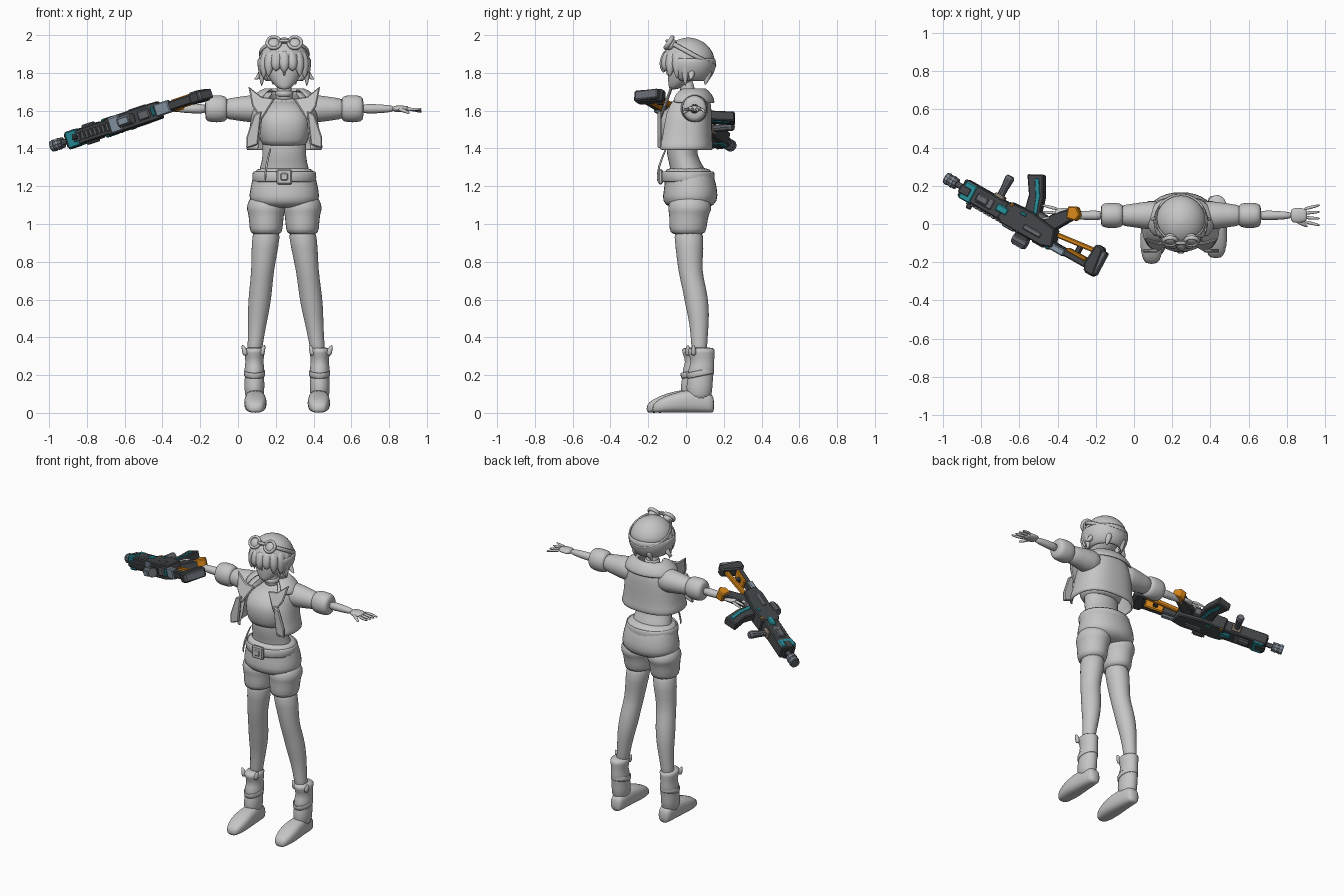
import bpy
import bmesh
import math
from mathutils import Matrix, Vector

if "Cube" in bpy.data.objects:
    bpy.data.objects.remove(bpy.data.objects["Cube"])


def material(name, red, green, blue):
    made = bpy.data.materials.new(name)
    made.use_nodes = True
    colour = (red, green, blue, 1)
    made.diffuse_color = colour
    made.node_tree.nodes["Principled BSDF"].inputs["Base Color"].default_value = colour
    return made


GREY = material("clay grey", .56, .56, .56)
DARK = material("charcoal", .055, .06, .065)
SLATE = material("slate grey", .13, .14, .16)
STEEL = material("steel blue", .25, .32, .39)
TEAL = material("teal", .02, .27, .32)
ORANGE = material("orange", .68, .24, .01)
SAND = material("sand", .42, .35, .28)

BODY = Matrix.Translation((.245, 0, 0))
MIRRORED = BODY @ Matrix.Diagonal((-1, 1, 1, 1))
SIDES = (("left", BODY), ("right", MIRRORED))
# Weapon frame: local x runs to the muzzle, local y to the underside
forward = Vector((-.83, .47, -.28)).normalized()
across = forward.cross(Vector((.46, .87, .1))).normalized()
under = across.cross(forward)
TURN = Matrix((forward, under, across)).transposed().to_4x4()
GUN = Matrix.Translation((-.575, .01, 1.55)) @ TURN


def finish(name, bm, mat, frame, smooth=True):
    bm.transform(frame)
    bmesh.ops.recalc_face_normals(bm, faces=bm.faces)
    mesh = bpy.data.meshes.new(name)
    bm.to_mesh(mesh)
    bm.free()
    mesh.materials.append(mat)
    for face in mesh.polygons:
        face.use_smooth = smooth
    part = bpy.data.objects.new(name, mesh)
    bpy.context.collection.objects.link(part)
    return part


def skin(bm, loops, closed=True):
    for low, high in zip(loops, loops[1:]):
        count = len(low)
        for k in range(count if closed else count - 1):
            j = (k + 1) % count
            bm.faces.new((low[k], low[j], high[j], high[k]))


def loft(name, rings, mat=GREY, frame=BODY, axis="path", sides=16, power=1, gap=0, smooth=True):
    """Skin rings (centre, radius, radius); a gap in degrees leaves the front open."""
    bm = bmesh.new()
    loops = []
    start = math.radians(gap)
    for i, (centre, wide, deep) in enumerate(rings):
        before = Vector(rings[max(i - 1, 0)][0])
        after = Vector(rings[min(i + 1, len(rings) - 1)][0])
        turn = Vector((0, 0, 1)).rotation_difference(after - before)
        loop = []
        for k in range(sides + bool(gap)):
            angle = start + (math.tau - 2 * start) * k / sides
            a, b = math.sin(angle), -math.cos(angle)
            a = math.copysign(abs(a) ** power, a) * wide
            b = math.copysign(abs(b) ** power, b) * deep
            shapes = {"x": (0, a, b), "y": (a, 0, b), "z": (a, b, 0)}
            offset = Vector(shapes[axis]) if axis in shapes else turn @ Vector((a, b, 0))
            loop.append(bm.verts.new(Vector(centre) + offset))
        loops.append(loop)
    skin(bm, loops, closed=not gap)
    if not gap:
        bm.faces.new(loops[0])
        bm.faces.new(loops[-1])
    part = finish(name, bm, mat, frame, smooth)
    if gap:
        shell = part.modifiers.new("Cloth thickness", "SOLIDIFY")
        shell.thickness, shell.offset = .016, 0
    if smooth:
        part.modifiers.new("Smooth surface", "SUBSURF").levels = 1
        part.modifiers["Smooth surface"].render_levels = 1
    return part


def column(name, rows, deep=1, x=0, lean=0, **options):
    """Upright part from rows of height, y and half width."""
    rings = [((x + lean * z, y, z), r, r * deep) for z, y, r in rows]
    loft(name, rings, axis="z", **options)


def limb(name, rows, frame, deep=1):
    """Part along the outstretched arm from rows of reach and radius."""
    loft(name, [((x, .045, 1.61), r * deep, r) for x, r in rows], frame=frame, axis="x")


def tube(name, points, radii, frame=BODY, sides=8):
    loft(name, [(p, r, r) for p, r in zip(points, radii)], frame=frame, sides=sides)


def rod(name, start, end, radius, mat, height=0):
    """Faceted cylinder along the weapon."""
    rings = [((f, height, 0), radius, radius) for f in (start, end)]
    loft(name, rings, mat, GUN, sides=10, smooth=False)


def band(name, place, wide, deep, height, tilt=0, thick=.06, frame=BODY):
    """Closed strap around an ellipse."""
    bm = bmesh.new()
    loops = []
    for i in range(24):
        angle = math.tau * i / 24
        loop = []
        for k in range(8):
            turn = math.tau * k / 8
            grow = 1 + thick * math.cos(turn)
            spot = (wide * grow * math.cos(angle), deep * grow * math.sin(angle), height * math.sin(turn))
            loop.append(bm.verts.new(spot))
        loops.append(loop)
    skin(bm, loops + loops[:1])
    finish(name, bm, GREY, frame @ Matrix.Translation(place) @ Matrix.Rotation(tilt, 4, "X"))


def prism(name, outline, half, mat, frame=GUN, bevel=.006):
    """Extrude a flat outline both ways from its plane."""
    bm = bmesh.new()
    loops = [[bm.verts.new((u, v, w)) for u, v in outline] for w in (-half, half)]
    skin(bm, loops)
    for loop in loops:
        bm.faces.new(loop)
    part = finish(name, bm, mat, frame, smooth=False)
    edge = part.modifiers.new("Softened edge", "BEVEL")
    edge.width, edge.segments = bevel, 1


def block(name, f, g, top, bottom, half, mat, **options):
    prism(name, [(f, top), (g, top), (g, bottom), (f, bottom)], half, mat, **options)


def facing(frame, y, z, tilt=0):
    """Frame for a plate that stands upright and faces the front."""
    return frame @ Matrix.Translation((0, y, z)) @ Matrix.Rotation(math.pi / 2 - tilt, 4, "X")


# Torso, cropped top and neck
column("torso", [(1.24, .01, .15), (1.3, .01, .13), (1.36, -.025, .115), (1.45, -.02, .12), (1.6, 0, .12), (1.68, .02, .05)], .7)
column("crop_top", [(1.41, -.02, .11), (1.43, -.02, .13), (1.54, -.03, .145), (1.6, -.01, .13), (1.66, .01, .06)], .88, power=.85)
column("neck", [(1.64, .02, .06), (1.69, .01, .037), (1.78, 0, .04)])
band("choker", (0, .01, 1.69), .04, .04, .015, thick=.2)
# Open jacket with collar, lapels and flaps
column("jacket", [(1.39, -.015, .19), (1.41, -.015, .2), (1.45, -.01, .18), (1.6, 0, .17), (1.66, .02, .13), (1.7, .03, .08)],
       .77, sides=24, power=.8, gap=40)
column("collar", [(1.7, .03, .08), (1.72, .03, .1), (1.68, .02, .16), (1.64, .02, .18)], .72, gap=45)
for side, frame in SIDES:
    lapel = [(.05, .12), (.12, .13), (.19, .19), (.17, .08), (.12, 0)]
    prism(side + "_lapel", lapel, .008, GREY, facing(frame, -.14, 1.55, .35))
    flap = [(.12, .2), (.16, .18), (.2, .06), (.2, 0), (.14, .02)]
    prism(side + "_jacket_flap", flap, .01, GREY, facing(frame, -.14, 1.4))

# Hips, belt, buckle and loose strap
column("hips", [(1.3, .01, .14), (1.28, .01, .16), (1.25, .02, .17), (1.18, .025, .185), (1.12, .02, .195), (1.08, .02, .14)], .78, power=.92)
band("belt", (0, .01, 1.25), .163, .136, .028, thick=.04)
for name, size, half in (("buckle", .04, .012), ("buckle_centre", .02, .018)):
    block(name, -size, size, -size, size, half, GREY, frame=facing(BODY, -.135, 1.25))
tube("hanging_strap", [(-.1, -.15, 1.22), (-.1, -.15, 1.3), (-.07, -.1, 1.41)], [.006] * 3)

# The left leg stands slightly further out than the right
for (side, frame), stance in zip(SIDES, (.03, 0)):
    # Shorts leg with its folds, and the bare leg
    column(side + "_shorts_leg", [(1.16, .02, .08), (1.1, .02, .105), (1.07, .02, .104), (1.05, .015, .094), (.97, .01, .09), (.94, .01, .08)],
           1.12, x=.096, frame=frame)
    column(side + "_leg", [(1, .01, .08), (.87, .02, .072), (.75, .02, .06), (.66, .045, .062), (.56, .06, .06), (.48, .07, .05), (.36, .07, .04), (.3, .07, .04)],
           1.05, x=.19 + stance, lean=-.1 - stance, frame=frame)
    # Boot shaft, foot, strap and tabs
    boot = frame @ Matrix.Translation((stance, stance, 0)) if stance else frame
    column(side + "_boot_shaft", [(.35, .05, .06), (.32, .05, .056), (.27, .06, .046), (.23, .05, .056), (.2, .05, .05), (.15, .04, .056), (.05, .04, .05)],
           1.3, x=.158, frame=boot)
    foot = [(.12, .03, .04), (.1, .045, .055), (0, .052, .065), (-.1, .065, .053), (-.18, .05, .036), (-.21, .03, .02)]
    loft(side + "_boot_foot", [((.153, y, high), wide, high) for y, wide, high in foot], frame=boot, axis="y", power=.75)
    band(side + "_boot_strap", (.157, .045, .21), .053, .07, .016, .2, frame=boot)
    for label, out in (("inner", -1), ("outer", 1)):
        points = [(.163 + out * reach, .01, z) for reach, z in ((.04, .3), (.05, .34), (.06, .36))]
        tube(side + "_boot_tab_" + label, points, (.018, .015, .004), boot)

for side, frame in SIDES:
    # Sleeve, cuff, forearm and palm
    limb(side + "_sleeve", [(.09, .07), (.15, .08), (.26, .06), (.33, .055)], frame)
    limb(side + "_cuff", [(.3, .05), (.31, .07), (.36, .075), (.41, .07), (.42, .05)], frame, .92)
    limb(side + "_forearm", [(.4, .03), (.5, .024), (.59, .018)], frame)
    limb(side + "_palm", [(.57, .016), (.61, .018), (.645, .016), (.66, .012)], frame, 2.3)
    # Spread fingers and thumb
    for k in range(4):
        drift = .032 - .021 * k
        points = [(.64, .045 + drift, 1.61), (.69, .045 + drift * 1.4, 1.605), (.73, .045 + drift * 1.7, 1.59 + .007 * k)]
        tube(side + "_finger_" + str(k), points, (.01, .009, .006), frame)
    tube(side + "_thumb", [(.6, .02, 1.61), (.635, 0, 1.6), (.665, -.015, 1.585)], (.013, .011, .007), frame)

# Head and hair
column("face", [(1.71, -.07, .02), (1.735, -.045, .055), (1.785, -.015, .092), (1.85, 0, .11), (1.95, 0, .05)], .9)
tube("nose", [(0, -.09, 1.785), (0, -.105, 1.8), (0, -.095, 1.82)], (.004, .008, .006))


def dome(low, high, count):
    """Rows over part of a round head, between two angles."""
    angles = [math.radians(low + (high - low) * k / count) for k in range(count + 1)]
    return [(1.855 + .133 * math.sin(a), .012, .138 * math.cos(a)) for a in angles]


column("hair_cap", dome(-5, 85, 5), 1.05, sides=20)
column("hair_back", dome(-48, 10, 3), 1.03, sides=20, gap=60)
for k in range(9):
    angle = math.radians(22 * (k - 4))
    x, y = math.sin(angle), -math.cos(angle)
    tip = 1.72 + .08 * math.cos(angle) + .015 * (k % 2)
    points = [(x * reach, y * reach, z) for reach, z in ((.12, tip), (.118, 1.825), (.108, 1.865), (.09, 1.92))]
    tube("fringe_lock_" + str(k), points, (.003, .027, .036, .03))
for side, frame in SIDES:
    tube(side + "_hair_flick", [(.16, .02, 1.765), (.135, .03, 1.775), (.11, .03, 1.82)], (.003, .015, .025), frame)
    tube(side + "_nape_lock", [(.06, .1, 1.735), (.055, .11, 1.77), (.05, .12, 1.82)], (.003, .02, .03), frame)
    # Goggles pushed up on the forehead
    band(side + "_goggle_rim", (.056, -.09, 1.96), .035, .035, .012, 1, .25, frame)
    tube(side + "_goggle_lens", [(.055, -.06, 1.935), (.055, -.085, 1.955), (.055, -.1, 1.965)], (.034, .034, .028), frame, 16)
tube("goggle_bridge", [(x, -.1, 1.97) for x in (-.03, 0, .03)], [.009] * 3)
band("goggle_strap", (0, .03, 1.9), .13, .14, .012, -.5, .04)

# Weapon barrel and muzzle
rod("barrel", .3, .45, .016, SLATE)
rod("muzzle", .42, .49, .03, SLATE)
for label, f in (("rear", .44), ("front", .47)):
    rod("muzzle_band_" + label, f, f + .01, .033, STEEL)
# Handguard, receiver and rail
block("handguard", .08, .38, -.05, .05, .04, DARK)
block("handguard_nose", .3, .37, -.054, .045, .045, TEAL)
block("nose_side_cover", .32, .385, -.03, .02, .048, DARK)
block("handguard_cover", .18, .28, -.03, .03, .045, SLATE)
prism("receiver", [(-.21, -.04), (-.15, -.06), (.1, -.06), (.13, -.04), (.11, .06), (-.03, .07), (-.18, .05)], .047, DARK)
block("receiver_panel", .09, .16, -.015, .025, .051, TEAL)
block("receiver_stripe", -.01, .03, .03, .05, .051, TEAL)
block("receiver_mark", .08, .1, .04, .06, .05, ORANGE)
block("bolt_cover", -.13, -.02, -.03, 0, .052, SLATE)
block("trigger_housing", -.1, -.02, .05, .09, .025, SLATE)
block("front_top_plate", .02, .09, -.07, -.05, .042, STEEL)
block("receiver_top_plate", -.16, -.09, -.068, -.05, .025, SLATE)
block("rear_top_plate", -.28, -.19, -.055, -.02, .034, STEEL)
block("rear_top_mark", -.19, -.17, -.064, -.05, .025, TEAL)
for k in range(9):
    f = .1 + .026 * k
    block("rail_tooth_" + str(k), f, f + .014, -.064, -.045, .02, SLATE, bevel=.001)
block("side_laser", .21, .28, -.02, .02, .055, SLATE)
# Sights
block("sight_mount", -.07, .01, -.09, -.06, .024, DARK)
rod("sight", -.07, .01, .03, SLATE, height=-.095)
block("sight_top_plate", -.06, 0, -.128, -.12, .018, STEEL, bevel=.002)
block("front_sight", .29, .32, -.085, -.05, .01, DARK)
# Magazine, foregrip and pistol grip
prism("magazine", [(-.07, .05), (.02, .05), (.04, .14), (.1, .23), (.02, .27), (-.04, .16)], .026, DARK)
prism("magazine_stripe", [(-.05, .07), (-.03, .07), (0, .15), (.05, .23), (.03, .24), (-.02, .16)], .03, TEAL, bevel=.002)
foregrip = [((.18, d, 0), r, r) for d, r in ((.04, .02), (.1, .02), (.16, .025), (.175, .02))]
loft("foregrip", foregrip, SLATE, GUN, axis="y", smooth=False, sides=10)
block("foregrip_mount", .15, .21, .045, .065, .026, SAND)
prism("pistol_grip", [(-.17, .04), (-.09, .05), (-.12, .11), (-.19, .18), (-.24, .15)], .024, DARK)
prism("grip_cap", [(-.18, .19), (-.2, .13), (-.25, .14), (-.26, .18), (-.22, .21)], .03, ORANGE)
# Skeleton stock
block("stock_upper", -.45, -.19, -.05, -.01, .024, DARK)
prism("stock_lower", [(-.45, .045), (-.2, .015), (-.19, .04), (-.45, .07)], .015, ORANGE)
block("stock_inlay", -.4, -.28, -.02, 0, .03, ORANGE)
block("stock_strut", -.35, -.32, -.01, .05, .014, DARK)
prism("butt_plate", [(-.48, -.07), (-.42, -.07), (-.4, -.03), (-.41, .09), (-.46, .09)], .032, DARK, bevel=.01)
block("butt_pad", -.485, -.45, -.06, .075, .026, SLATE)
